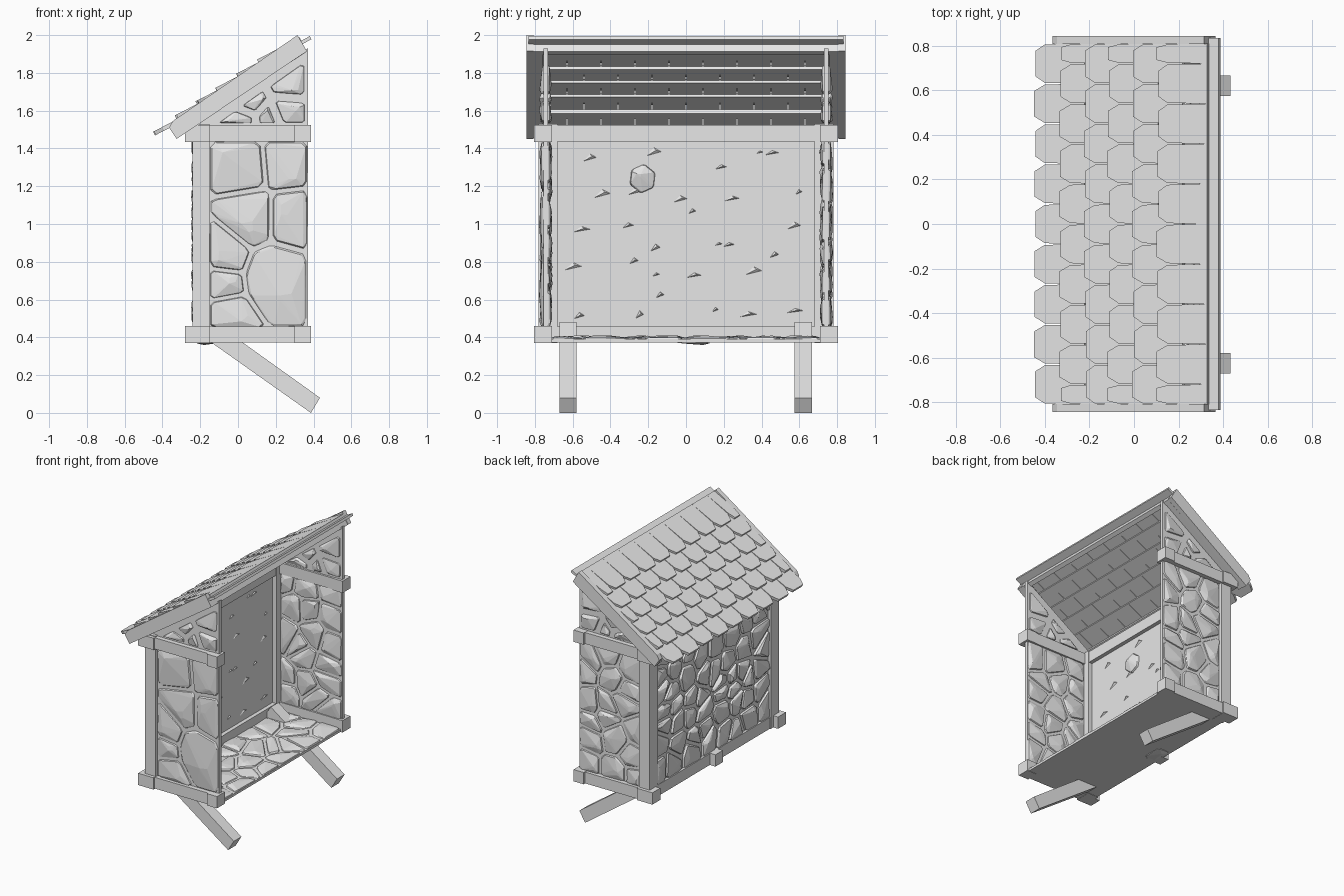
import bpy, bmesh, math, random
from mathutils import Vector

random.seed(4)
cube = bpy.data.objects.get("Cube")
if cube:
    bpy.data.objects.remove(cube, do_unlink=True)

mat = bpy.data.materials.new("pale grey")
mat.use_nodes = True
GREY = (0.8, 0.8, 0.8, 1)
mat.diffuse_color = GREY
mat.node_tree.nodes["Principled BSDF"].inputs["Base Color"].default_value = GREY


def finish(name, bm):
    bmesh.ops.recalc_face_normals(bm, faces=bm.faces)
    me = bpy.data.meshes.new(name)
    bm.to_mesh(me)
    bm.free()
    me.materials.append(mat)
    ob = bpy.data.objects.new(name, me)
    bpy.context.collection.objects.link(ob)
    return ob


def place(axis, u, v, d):
    """Point (u, v) on a plane across the axis, at depth d along it."""
    return Vector({"x": (d, u, v), "y": (u, d, v), "z": (u, v, d)}[axis])


def add_prism(bm, low, high):
    a = [bm.verts.new(p) for p in low]
    b = [bm.verts.new(p) for p in high]
    bm.faces.new(a)
    bm.faces.new(b)
    for i in range(len(a)):
        j = (i + 1) % len(a)
        bm.faces.new((a[i], a[j], b[j], b[i]))


def prism(name, poly, axis, d0, d1):
    bm = bmesh.new()
    add_prism(bm, [place(axis, u, v, d0) for u, v in poly],
              [place(axis, u, v, d1) for u, v in poly])
    return finish(name, bm)


def rect(u0, u1, v0, v1):
    return [(u0, v0), (u1, v0), (u1, v1), (u0, v1)]


def box(name, x0, x1, y0, y1, z0, z1):
    return prism(name, rect(x0, x1, y0, y1), "z", z0, z1)


# Stonework: irregular cells with mortar gaps, turned into faceted stones
def clip(poly, mid, n):
    out = []
    for i, p in enumerate(poly):
        q = poly[(i + 1) % len(poly)]
        dp, dq = (p - mid).dot(n), (q - mid).dot(n)
        if dp <= 0:
            out.append(p)
        if dp * dq < 0:
            out.append(p.lerp(q, dp / (dp - dq)))
    return out


def cells(bounds, sites, gap):
    pts = [Vector(s) for s in sites]
    for s in pts:
        poly = [Vector(p) for p in bounds]
        for t in pts:
            if t is not s and poly:
                n = (t - s).normalized()
                poly = clip(poly, (s + t) / 2 - n * gap / 2, n)
        if len(poly) > 2:
            yield poly


def jitter(u0, u1, nu, v0, v1, nv, amount=0.42):
    du, dv = (u1 - u0) / nu, (v1 - v0) / nv
    return [(u0 + du * (i + .5 + random.uniform(-amount, amount)),
             v0 + dv * (j + .5 + random.uniform(-amount, amount)))
            for i in range(nu) for j in range(nv)]


def stones(name, axis, bounds, sites, base, rise, gap=0.016, shrink=0.99):
    bm = bmesh.new()
    for poly in cells(bounds, sites, gap):
        c = sum(poly, Vector((0, 0))) / len(poly)
        ring = []
        for i, p in enumerate(poly):
            q = poly[(i + 1) % len(poly)]
            ring += [p.lerp(q, .1), p.lerp(q, .9)]
        peak = c + (random.choice(poly) - c) * .35
        pts = [(c + (p - c) * shrink, 0) for p in ring]
        pts += [(c + (p - c) * shrink * .93, random.uniform(.3, .6)) for p in ring]
        pts += [(peak + (p - c) * .2, random.uniform(.75, 1)) for p in ring[::3]]
        vs = [bm.verts.new(place(axis, p.x, p.y, base + rise * h)) for p, h in pts]
        res = bmesh.ops.convex_hull(bm, input=vs)
        spare = {g for g in res["geom_interior"] + res["geom_unused"]
                 if isinstance(g, bmesh.types.BMVert)}
        bmesh.ops.delete(bm, geom=list(spare), context="VERTS")
    return finish(name, bm)


# Wall and floor slabs
side = [(-.2, .375), (.37, .375), (.37, 1.93), (-.2, 1.56)]
for tag, s in (("right", -1), ("left", 1)):
    prism(tag + "_wall", side, "y", s * .73, s * .755)
box("back_wall", -.215, -.185, -.74, .74, .375, 1.52)
box("floor", -.2, .37, -.75, .75, .372, .39)

# Stones on the end walls, outside and inside
lower = rect(-.15, .368, .45, 1.44)
gable = [(-.12, 1.53), (.362, 1.53), (.362, 1.87)]
big_sites = [(.02, 1.29), (.26, 1.31), (.06, 1.05), (.29, 1.05), (.2, .72),
             (-.11, .84), (-.13, .68), (-.1, .52)]
gable_sites = [(.26, 1.74), (.25, 1.6), (.07, 1.63), (.04, 1.55), (.15, 1.56)]
small_sites = jitter(-.15, .36, 3, .47, 1.43, 6)
for tag, s, sites in (("right", -1, big_sites), ("left", 1, small_sites)):
    stones(tag + "_wall_stones", "y", lower, sites, s * .75, s * .028)
    stones(tag + "_inner_stones", "y", lower, jitter(-.15, .36, 3, .47, 1.43, 6),
           s * .735, s * -.028)
    stones(tag + "_gable_stones", "y", gable, gable_sites, s * .75, s * .028, .03, .9)
    stones(tag + "_inner_gable_stones", "y", gable, gable_sites, s * .735, s * -.025, .03, .9)

# Stones on the back wall and floor
stones("back_wall_stones", "x", rect(-.69, .69, .45, 1.48),
       jitter(-.69, .69, 8, .45, 1.48, 7), -.21, -.038, .022)
stones("floor_stones", "z", rect(-.16, .37, -.72, .72),
       jitter(-.16, .37, 3, -.72, .72, 8), .385, .026)
stones("floor_under_stone", "z", rect(-.22, -.12, -.03, .13), [(-.17, .05)], .38, -.022)

# One stone and small shards breaking through the inner face of the back wall
hexagon = [(-.23 + .075 * math.cos(a), 1.24 + .08 * math.sin(a))
           for a in (math.pi / 3 * i + .4 for i in range(6))]
stones("inner_back_stone", "x", hexagon, [(-.23, 1.24)], -.19, .05)
bm = bmesh.new()
for y, z in jitter(-.62, .62, 6, .5, 1.4, 5):
    w, h = random.uniform(.015, .05), random.uniform(.008, .025)
    vs = [bm.verts.new(p) for p in ((-.186, y - w, z - h), (-.186, y + w, z),
                                    (-.186, y, z + h), (-.175, y + w * .3, z + h * .3))]
    bmesh.ops.convex_hull(bm, input=vs)
finish("inner_wall_shards", bm)

# Timber frame: posts, beams and thicker beam ends
for tag, s in (("right", -1), ("left", 1)):
    box(tag + "_post", -.24, -.15, *sorted((s * .68, s * .78)), .37, 1.53)
    for level, z in (("bottom", .37), ("top", 1.435)):
        box(f"{tag}_{level}_beam", -.25, .36, *sorted((s * .715, s * .79)), z + .002, z + .088)
        for end, x0, x1 in (("back", -.28, -.15), ("front", .3, .386)):
            box(f"{tag}_{level}_{end}_beam_end", x0, x1,
                *sorted((s * .71, s * .805)), z, z + .09)
for level, z in (("bottom", .37), ("top", 1.435)):
    box(f"back_{level}_beam", -.235, -.155, -.8, .8, z + .002, z + .088)
box("back_beam_knob", -.28, -.15, -.045, .045, .37, .46)

# Slanted support legs
leg = [(.386, 0), (.434, .08), (-.125, .48), (-.18, .4)]
for tag, y in (("right", -.625), ("left", .62)):
    prism(tag + "_support_leg", leg, "y", y - .046, y + .046)

# Roof edge boards
barge = [(-.345, 1.545), (.315, 2.0), (.365, 1.915), (-.325, 1.45), (-.365, 1.51)]
rafter = [(-.33, 1.5), (.32, 1.94), (.36, 1.91), (-.325, 1.455)]
for tag, s in (("right", -1), ("left", 1)):
    prism(tag + "_barge_board", barge, "y", s * .807, s * .845)
    prism(tag + "_rafter", rafter, "y", s * .76, s * .807)
prism("front_trim", [(.325, 1.975), (.362, 1.912), (.335, 1.895), (.295, 1.955)],
      "y", -.84, .84)
prism("ridge_plank", [(.3, 1.95), (.38, 1.995), (.388, 1.978), (.308, 1.934)],
      "y", -.835, .835)

# Overlapping roof tiles in staggered courses
SLOPE, PITCH = .68, .18
tilt = math.atan(SLOPE) - .12
along = Vector((math.cos(tilt), 0, math.sin(tilt)))
up = Vector((-math.sin(tilt), 0, math.cos(tilt)))
bm = bmesh.new()
for row, x in enumerate((-.435, -.32, -.21, -.105, .005, .115)):
    z = 1.537 + (x + .35) * SLOPE - (.008 if row == 0 else 0)
    edges = [-.81 + PITCH * i for i in range(10)]
    if row % 2:
        edges = [-.81] + [e + PITCH / 2 for e in edges[:-1]] + [.81]
    for y0, y1 in zip(edges, edges[1:]):
        cut, slip = (y1 - y0) * .18, random.uniform(-.006, .006)
        shape = [(y0 + cut, slip), (y1 - cut, slip), (y1 - .004, .05), (y1, .25),
                 (y0, .25), (y0 + .004, .05)]
        low = [Vector((x, y, z)) + along * s for y, s in shape]
        add_prism(bm, low, [p + up * .022 for p in low])
finish("roof_tiles", bm)
